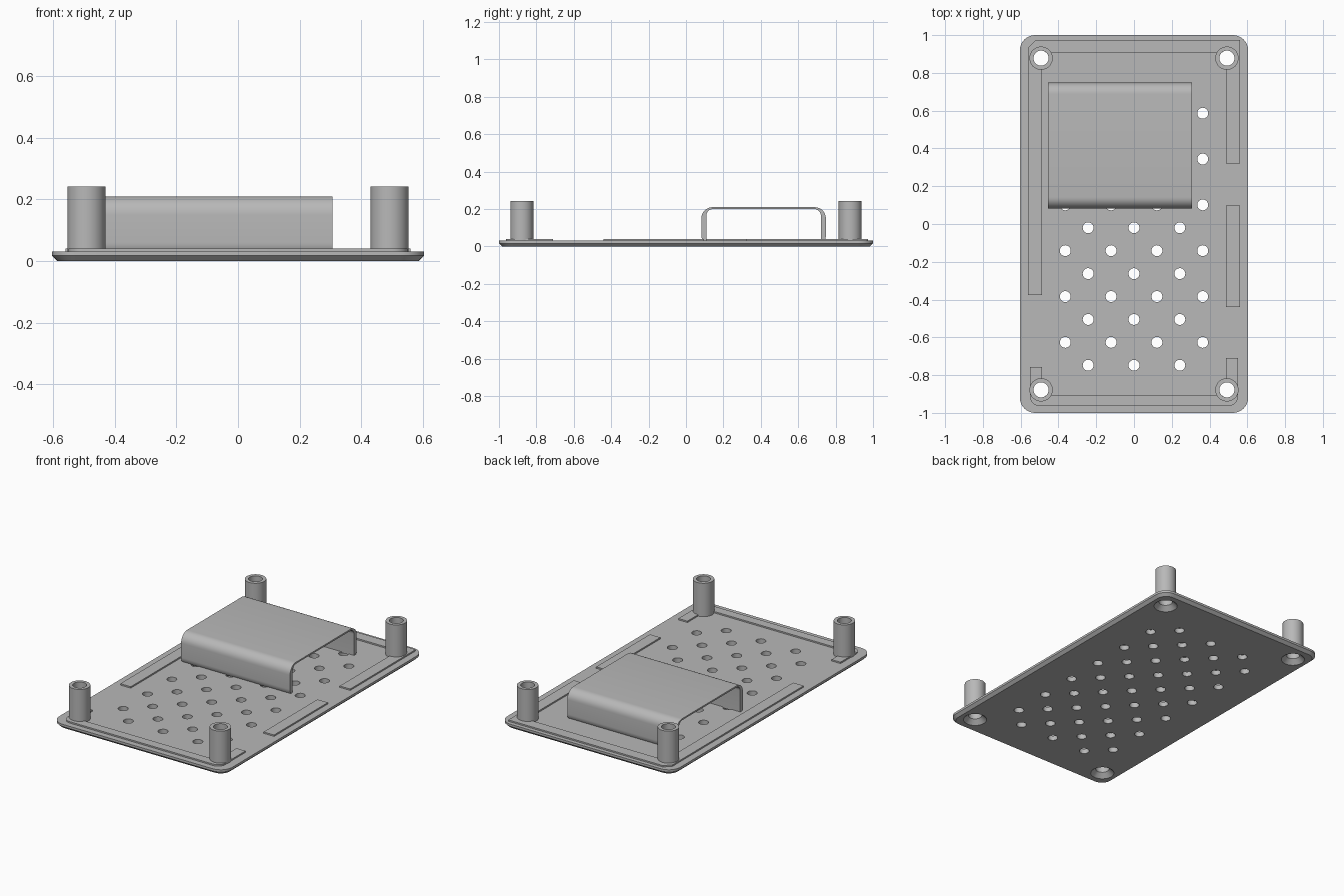
import bpy, bmesh, math

cube = bpy.data.objects.get("Cube")
if cube:
    bpy.data.objects.remove(cube, do_unlink=True)

grey = bpy.data.materials.new("plain grey")
grey.use_nodes = True
COLOUR = (0.48, 0.48, 0.48, 1)
grey.diffuse_color = COLOUR
grey.node_tree.nodes["Principled BSDF"].inputs["Base Color"].default_value = COLOUR

FLOOR, LIP_TOP, POST_TOP = 0.031, 0.04, 0.242
POST_X, POST_Y = 0.492, 0.878


def finish(bm, name):
    """Turn a bmesh into a grey object."""
    bmesh.ops.recalc_face_normals(bm, faces=bm.faces)
    mesh = bpy.data.meshes.new(name)
    bm.to_mesh(mesh)
    bm.free()
    mesh.materials.append(grey)
    obj = bpy.data.objects.new(name, mesh)
    bpy.context.collection.objects.link(obj)
    return obj


def loft(bm, rings, closed=False):
    """Bridge equal rings of points; cap the ends, or join last to first."""
    loops = [[bm.verts.new(p) for p in ring] for ring in rings]
    pairs = list(zip(loops, loops[1:]))
    if closed:
        pairs.append((loops[-1], loops[0]))
    else:
        bm.faces.new(loops[0][::-1])
        bm.faces.new(loops[-1])
    for a, b in pairs:
        for i in range(len(a)):
            j = (i + 1) % len(a)
            bm.faces.new((a[i], a[j], b[j], b[i]))


def arc(cx, cy, r, start, end, steps=8):
    angles = [math.radians(start + (end - start) * i / steps) for i in range(steps + 1)]
    return [(cx + r * math.cos(a), cy + r * math.sin(a)) for a in angles]


def rounded_rect(hx, hy, r):
    x, y = hx - r, hy - r
    return (arc(x, y, r, 0, 90) + arc(-x, y, r, 90, 180)
            + arc(-x, -y, r, 180, 270) + arc(x, -y, r, 270, 360))


def circle(x, y, r, z, n):
    return [(px, py, z) for px, py in arc(x, y, r, 0, 360, n)[:-1]]


def prism(name, outline, z0, z1):
    bm = bmesh.new()
    loft(bm, [[(x, y, z) for x, y in outline] for z in (z0, z1)])
    return finish(bm, name)


def cut(obj, cutter):
    mod = obj.modifiers.new("holes", "BOOLEAN")
    mod.object, mod.operation, mod.solver = cutter, "DIFFERENCE", "EXACT"
    bpy.context.view_layer.objects.active = obj
    bpy.ops.object.modifier_apply(modifier=mod.name)


corners = [(sx * POST_X, sy * POST_Y) for sx in (-1, 1) for sy in (-1, 1)]

# Base plate with a chamfered underside
bm = bmesh.new()
loft(bm, [[(x, y, z) for x, y in rounded_rect(0.604 - d, 1 - d, 0.08 - d)]
          for d, z in ((0.018, 0), (0, 0.017), (0, FLOOR))])
plate = finish(bm, "base_plate")

# Cutter: staggered vents and countersunk screw holes
bm = bmesh.new()
PITCH = 0.1213
for row in range(-6, 7):
    for col in ((-3, -1, 1, 3) if row % 2 else (-2, 0, 2)):
        x, y = col * PITCH, row * PITCH - 0.02
        loft(bm, [circle(x, y, 0.029, z, 24) for z in (-0.05, 0.1)])
for x, y in corners:
    loft(bm, [circle(x, y, r, z, 32) for r, z in
              ((0.069, -0.05), (0.069, 0), (0.04, 0.028), (0.04, 0.1))])
cutter = finish(bm, "hole_cutter")
cutter.hide_render = True

# Raised locating lip, in three pieces with gaps
IN_X, IN_Y, OUT_X = 0.487, 0.905, 0.56
back_lip = prism("back_lip", [
    (-OUT_X, -0.375), (-IN_X, -0.375), (-IN_X, IN_Y), (IN_X, IN_Y), (IN_X, 0.32),
    (OUT_X, 0.32), (OUT_X, 0.974), (-OUT_X + 0.04, 0.974), (-OUT_X, 0.934)],
    FLOOR - 0.004, LIP_TOP)
front_lip = prism("front_lip",
                  arc(-0.5, -0.913, 0.05, 180, 270) + arc(0.5, -0.913, 0.05, 270, 360)
                  + [(0.55, -0.71), (IN_X, -0.71), (IN_X, -IN_Y),
                     (-IN_X, -IN_Y), (-IN_X, -0.757), (-0.55, -0.757)],
                  FLOOR - 0.004, LIP_TOP)
side_lip = prism("left_side_lip", [(IN_X, -0.44), (OUT_X, -0.44), (OUT_X, 0.097), (IN_X, 0.097)],
                 FLOOR - 0.004, LIP_TOP)

for part in (plate, back_lip, front_lip):
    cut(part, cutter)
bpy.data.objects.remove(cutter, do_unlink=True)

# Hollow corner posts
posts = []
for (x, y), name in zip(corners, ("front_right", "back_right", "front_left", "back_left")):
    bm = bmesh.new()
    loft(bm, [circle(x, y, r, z, 48) for r, z in
              ((0.0615, FLOOR - 0.002), (0.0615, POST_TOP), (0.04, POST_TOP),
               (0.04, FLOOR - 0.002))], closed=True)
    posts.append(finish(bm, name + "_post"))

# Open-ended holder: rounded arch with curled-in feet, extruded along x
Y0, Y1, TOP, R, FOOT = 0.082, 0.748, 0.21, 0.06, 0.025
outer = (arc(Y1 - R, R, R, -35, 0) + arc(Y1 - R, TOP - R, R, 0, 90)
         + arc(Y0 + R, TOP - R, R, 90, 180) + arc(Y0 + R, R, R, 180, 215))
IY0, IY1, ITOP, IR = Y0 + 0.027, Y1 - 0.027, TOP - 0.01, 0.035
inner = ([(IY0, FOOT)] + arc(IY0 + IR, ITOP - IR, IR, 180, 90)
         + arc(IY1 - IR, ITOP - IR, IR, 90, 0) + [(IY1, FOOT)])
bm = bmesh.new()
loft(bm, [[(x, y, z) for y, z in outer + inner] for x in (-0.455, 0.306)])
holder = finish(bm, "battery_holder")

# Smooth the curved sides and keep the edges sharp
bpy.ops.object.select_all(action="DESELECT")
for obj in [plate, back_lip, front_lip, side_lip, holder] + posts:
    obj.select_set(True)
bpy.context.view_layer.objects.active = plate
bpy.ops.object.shade_smooth_by_angle(angle=math.radians(30))
